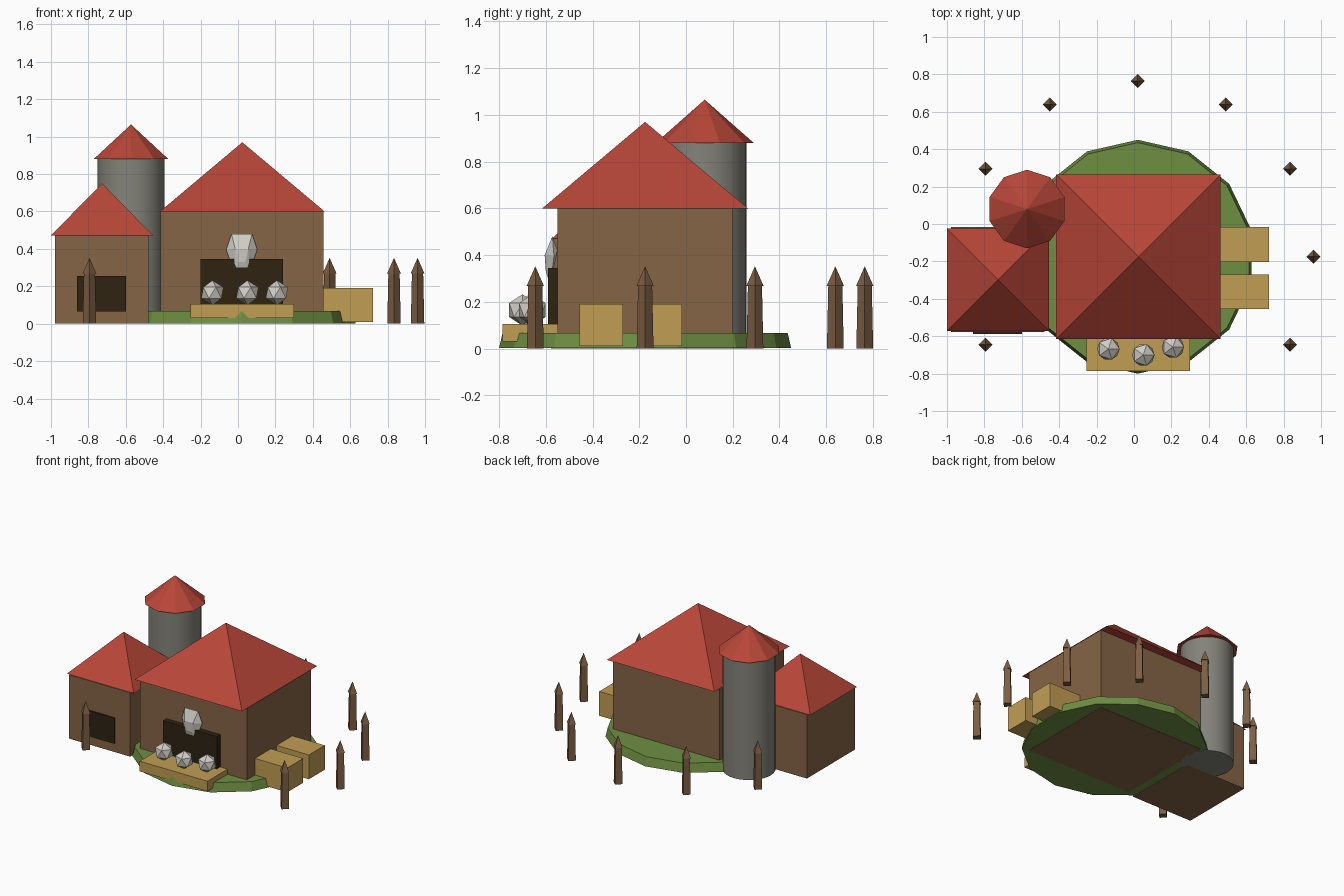
import bpy, bmesh, math

if "Cube" in bpy.data.objects:
    bpy.data.objects.remove(bpy.data.objects["Cube"], do_unlink=True)


def material(name, rgb):
    lin = [(c / 255 / 12.92) if c < 11 else ((c / 255 + 0.055) / 1.055) ** 2.4 for c in rgb]
    m = bpy.data.materials.new(name)
    m.use_nodes = True
    m.diffuse_color = (*lin, 1)
    m.node_tree.nodes["Principled BSDF"].inputs["Base Color"].default_value = (*lin, 1)
    return m


ROOF = material("roof red", (184, 70, 56))
WALL = material("wall brown", (134, 101, 71))
DARK = material("dark doorway", (46, 35, 18))
STONE = material("tower grey", (132, 131, 122))
SAND = material("straw tan", (192, 158, 84))
GRASS = material("grass green", (111, 143, 66))
ROCK = material("pale rock", (208, 206, 198))
POST = material("post wood", (124, 93, 66))


def finish(name, mat):
    ob = bpy.context.object
    ob.name = name
    ob.data.materials.append(mat)
    return ob


def box(name, mat, x, y, z):
    """Box from (min, max) ranges."""
    bpy.ops.mesh.primitive_cube_add(size=1, location=[sum(r) / 2 for r in (x, y, z)])
    ob = finish(name, mat)
    ob.scale = [r[1] - r[0] for r in (x, y, z)]
    return ob


def cone(name, mat, sides, r1, r2, x, y, z0, z1, turn=0):
    bpy.ops.mesh.primitive_cone_add(vertices=sides, radius1=r1, radius2=r2, depth=z1 - z0,
                                    location=(x, y, (z0 + z1) / 2), rotation=(0, 0, turn))
    return finish(name, mat)


def pyramid_roof(name, half, x, y, z0, z1):
    cone(name, ROOF, 4, half * math.sqrt(2), 0, x, y, z0, z1, math.pi / 4)


CX, CY = 0.02, -0.175

# Grass mound
cone("grass_mound", GRASS, 14, 0.625, 0.61, CX, CY, 0.002, 0.067)

# Main house
box("main_house_walls", WALL, (-0.415, 0.457), (-0.55, 0.2), (0, 0.6))
pyramid_roof("main_house_roof", 0.44, 0.023, CY, 0.6, 0.97)
box("main_doorway", DARK, (-0.2, 0.24), (-0.59, -0.54), (0.06, 0.345))

# Side house
box("side_house_walls", WALL, (-0.978, -0.478), (-0.578, -0.017), (0, 0.472))
pyramid_roof("side_house_roof", 0.273, -0.727, -0.298, 0.472, 0.75)
box("side_doorway", DARK, (-0.86, -0.6), (-0.587, -0.56), (0.065, 0.255))

# Round tower
cone("tower_wall", STONE, 32, 0.178, 0.178, -0.572, 0.08, 0, 0.88)
bpy.ops.object.shade_smooth_by_angle(angle=math.radians(40))
cone("tower_roof", ROOF, 10, 0.21, 0, -0.572, 0.08, 0.88, 1.065)

# Crates beside the house and the stall counter in front
for i, y in enumerate((-0.455, -0.203)):
    box(f"crate_{i + 1}", SAND, (0.45, 0.722), (y, y + 0.186), (0.01, 0.19))
box("counter", SAND, (-0.255, 0.3), (-0.785, -0.55), (0.03, 0.105))

# Rocks on the counter
for i, (x, y) in enumerate(((-0.137, -0.668), (0.05, -0.7), (0.208, -0.658))):
    bpy.ops.mesh.primitive_ico_sphere_add(subdivisions=1, radius=0.067, location=(x, y, 0.165))
    finish(f"rock_{i + 1}", ROCK)

# Faceted crystal above the doorway
bm = bmesh.new()
for half, y, z in ((0.055, -0.572, 0.48), (0.083, -0.565, 0.395), (0.04, -0.58, 0.27),
                   (0.035, -0.605, 0.4), (0.02, -0.6, 0.33), (0.05, -0.55, 0.42)):
    for side in (-1, 1):
        bm.verts.new((CX + side * half, y, z))
bmesh.ops.convex_hull(bm, input=bm.verts)
bmesh.ops.recalc_face_normals(bm, faces=bm.faces)
mesh = bpy.data.meshes.new("crystal")
bm.to_mesh(mesh)
bm.free()
crystal = bpy.data.objects.new("crystal", mesh)
bpy.context.collection.objects.link(crystal)
mesh.materials.append(ROCK)

# Ring of pointed fence posts, open towards the front
for i, deg in enumerate((-30, 0, 30, 60, 90, 120, 150, 210)):
    a = math.radians(deg)
    x, y = CX + 0.94 * math.cos(a), CY + 0.94 * math.sin(a)
    cone(f"post_{i + 1}", POST, 4, 0.036, 0.03, x, y, 0, 0.275)
    cone(f"post_tip_{i + 1}", POST, 4, 0.037, 0, x, y, 0.268, 0.352)
